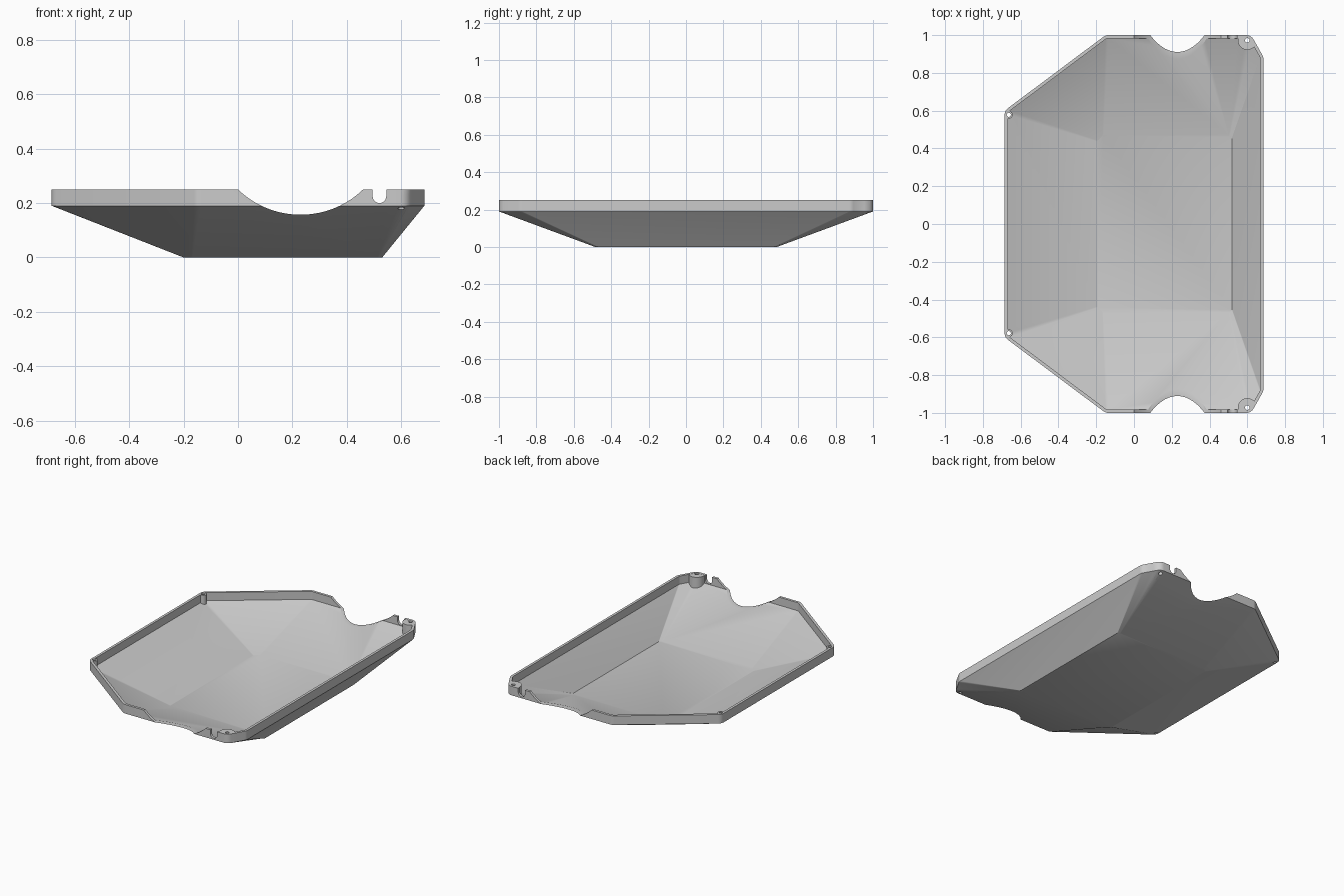
import bpy, bmesh, math
from mathutils import Vector

cube = bpy.data.objects.get("Cube")
if cube:
    bpy.data.objects.remove(cube, do_unlink=True)

grey = bpy.data.materials.new("light_grey_plastic")
grey.use_nodes = True
COLOUR = (0.6, 0.6, 0.6, 1)
grey.diffuse_color = COLOUR
grey.node_tree.nodes["Principled BSDF"].inputs["Base Color"].default_value = COLOUR

WALL = 0.017
RIM_TOP, RIM_LOW = 0.25, 0.19


def mirrored(half):
    """Close a half outline (y > 0, going clockwise) into a counter-clockwise ring."""
    return [Vector(p) for p in half[::-1]] + [Vector((x, -y)) for x, y in half]


def ring(half, z, radius, inset=0.0, steps=5):
    """Outline inset by a distance, with each corner rounded."""
    pts, out = mirrored(half), []
    for i, p in enumerate(pts):
        a = (pts[i - 1] - p).normalized()
        b = (pts[(i + 1) % len(pts)] - p).normalized()
        inward = (a + b).normalized()
        half_angle = a.angle(b) / 2
        c = p + inward * inset / math.sin(half_angle)
        t = radius / math.tan(half_angle)
        centre = c + inward * radius / math.sin(half_angle)
        start, end = c + a * t - centre, c + b * t - centre
        turn = start.angle_signed(end)
        for k in range(steps + 1):
            ang = math.atan2(start.y, start.x) - turn * k / steps
            out.append((centre.x + radius * math.cos(ang), centre.y + radius * math.sin(ang), z))
    return out


def finish(name, bm):
    bmesh.ops.recalc_face_normals(bm, faces=bm.faces[:])
    mesh = bpy.data.meshes.new(name)
    bm.to_mesh(mesh)
    bm.free()
    mesh.materials.append(grey)
    ob = bpy.data.objects.new(name, mesh)
    bpy.context.collection.objects.link(ob)
    return ob


def loft(name, rings):
    bm = bmesh.new()
    loops = [[bm.verts.new(p) for p in r] for r in rings]
    for lo, hi in zip(loops, loops[1:]):
        for i in range(len(lo)):
            j = (i + 1) % len(lo)
            bm.faces.new((lo[i], lo[j], hi[j], hi[i]))
    bm.faces.new(loops[0][::-1])
    bm.faces.new(loops[-1])
    return finish(name, bm)


def prism(name, profile, axis, depth):
    """Extrude a closed profile along a vector."""
    bm = bmesh.new()
    face = bm.faces.new([bm.verts.new(p) for p in profile])
    new = bmesh.ops.extrude_face_region(bm, geom=[face])["geom"]
    bmesh.ops.translate(bm, verts=[v for v in new if isinstance(v, bmesh.types.BMVert)],
                        vec=Vector(axis) * depth)
    return finish(name, bm)


def arc(cx, cy, r, start, end, n):
    return [(cx + r * math.cos(math.radians(start + (end - start) * k / n)),
             cy + r * math.sin(math.radians(start + (end - start) * k / n))) for k in range(n + 1)]


def post(name, x, y, r, low, high):
    return prism(name, [(px, py, low) for px, py in arc(x, y, r, 0, 360, 32)[:-1]], (0, 0, 1), high - low)


def combine(target, tool, operation, keep=False):
    mod = target.modifiers.new(operation, "BOOLEAN")
    mod.operation, mod.object, mod.solver = operation, tool, "EXACT"
    bpy.context.view_layer.objects.active = target
    bpy.ops.object.modifier_apply(modifier=mod.name)
    if not keep:
        bpy.data.objects.remove(tool, do_unlink=True)


# Outlines of the rim and of the flat base
rim = [(-0.685, 0.6), (-0.15, 1.0), (0.62, 1.0), (0.685, 0.885)]
base = [(-0.2, 0.455), (-0.17, 0.485), (0.515, 0.485), (0.53, 0.47)]
inner_base = [(-0.195, 0.44), (-0.165, 0.47), (0.505, 0.47), (0.52, 0.455)]

# Solid hull and the hollow inside it
tray = loft("tray_shell", [ring(base, 0, 0.008), ring(rim, RIM_LOW, 0.045), ring(rim, RIM_TOP, 0.045)])
hull = tray.copy()
hull.data = tray.data.copy()
bpy.context.collection.objects.link(hull)
hollow = loft("hollow_cutter", [ring(inner_base, 0.014, 0.008),
                                ring(rim, RIM_LOW + 0.006, 0.028, WALL),
                                ring(rim, RIM_TOP + 0.05, 0.028, WALL)])
combine(tray, hollow, "DIFFERENCE")

# Screw posts in the four corners, trimmed to the hull
spots = [(x, side * y, r, hole) for side in (1, -1)
         for x, y, r, hole in ((0.6, 0.972, 0.05, 0.012), (-0.663, 0.578, 0.021, 0.011))]
for x, y, r, hole in spots:
    boss = post("screw_post", x, y, r, 0.1, RIM_TOP - 0.001)
    combine(boss, hull, "INTERSECT", keep=True)
    combine(tray, boss, "UNION")
bpy.data.objects.remove(hull, do_unlink=True)
for x, y, r, hole in spots:
    combine(tray, post("screw_hole", x, y, hole, 0.05, 0.4), "DIFFERENCE")

# Wide round notch and narrow round-bottomed slot through both ends
notch = [(x, -1.2, z) for x, z in arc(0.23, 0.488, 0.331, 0, 360, 96)[:-1]]
combine(tray, prism("notch_cutter", notch, (0, 1, 0), 2.4), "DIFFERENCE")
slot = [(x, -1.2, z) for x, z in [(0.545, 0.3)] + arc(0.52, 0.225, 0.025, 0, -180, 12) + [(0.495, 0.3)]]
combine(tray, prism("slot_cutter", slot, (0, 1, 0), 2.4), "DIFFERENCE")

# Smooth shading with sharp rim edges
for ob in bpy.context.selected_objects:
    ob.select_set(False)
tray.select_set(True)
bpy.context.view_layer.objects.active = tray
bpy.ops.object.shade_smooth_by_angle(angle=math.radians(30))
